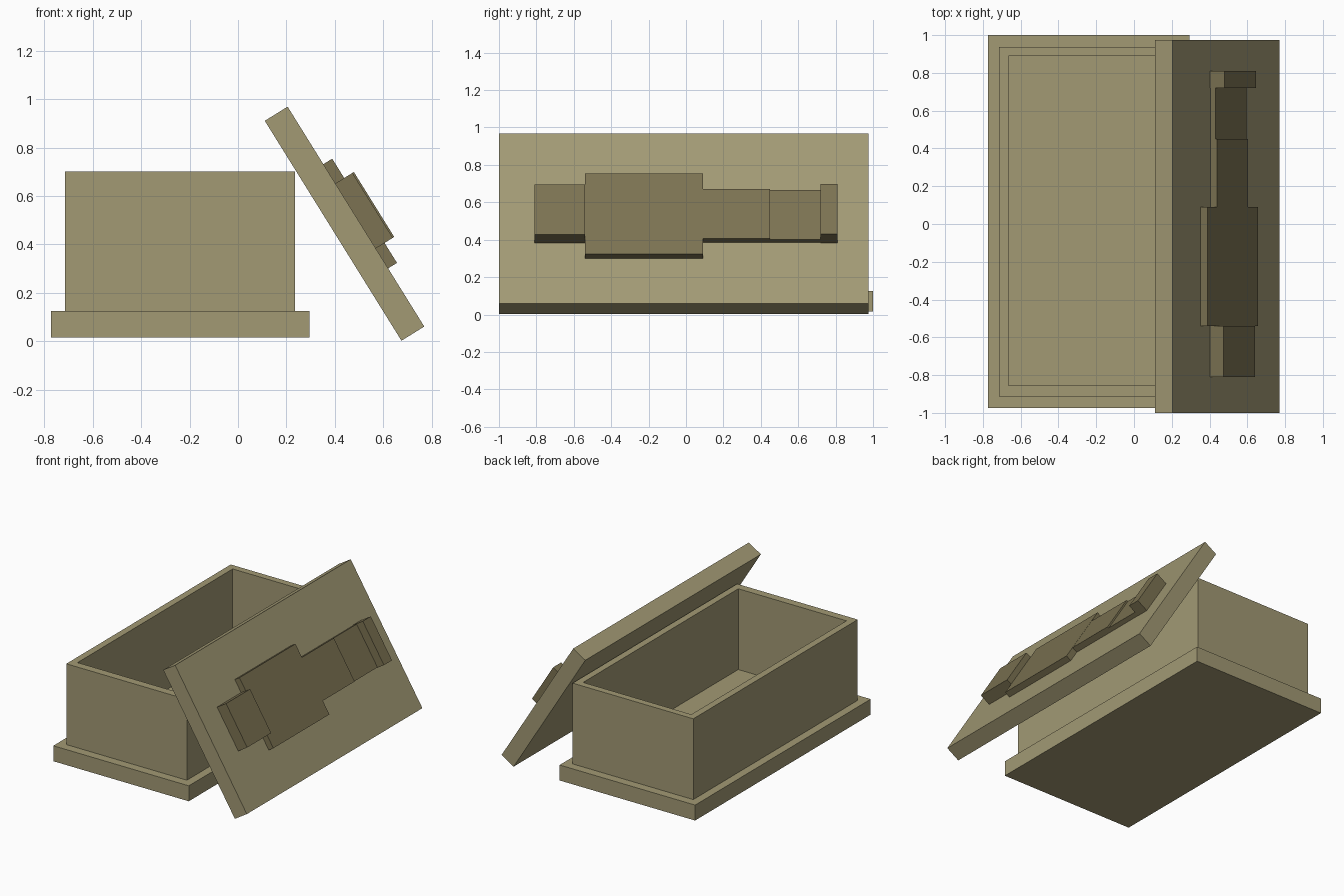
import bpy, bmesh
from mathutils import Vector

if "Cube" in bpy.data.objects:
    bpy.data.objects.remove(bpy.data.objects["Cube"])


def material(name, rgb):
    m = bpy.data.materials.new(name)
    m.diffuse_color = (*rgb, 1)
    m.use_nodes = True
    m.node_tree.nodes["Principled BSDF"].inputs["Base Color"].default_value = m.diffuse_color
    return m


STONE = material("stone", (0.36, 0.32, 0.175))
DARK = material("dark_stone", (0.20, 0.17, 0.085))


def finish(name, bm, mat):
    bmesh.ops.recalc_face_normals(bm, faces=bm.faces)
    me = bpy.data.meshes.new(name)
    bm.to_mesh(me)
    bm.free()
    me.materials.append(mat)
    ob = bpy.data.objects.new(name, me)
    bpy.context.collection.objects.link(ob)
    return ob


def prism(name, profile, y0, y1, mat):
    """Extrude an (x, z) profile along y."""
    bm = bmesh.new()
    face = bm.faces.new([bm.verts.new((x, y0, z)) for x, z in profile])
    ext = bmesh.ops.extrude_face_region(bm, geom=[face])
    verts = [g for g in ext["geom"] if isinstance(g, bmesh.types.BMVert)]
    bmesh.ops.translate(bm, verts=verts, vec=(0, y1 - y0, 0))
    return finish(name, bm, mat)


# Base slab
prism("base_slab", [(-0.772, 0.015), (0.295, 0.015), (0.295, 0.125), (-0.772, 0.125)],
      -0.975, 1.0, STONE)

# Open chest walls: outer and inner rectangles joined into a ring
outer = (-0.714, 0.236, -0.912, 0.938)
inner = (-0.665, 0.187, -0.855, 0.89)
bm = bmesh.new()
loops = []
for (x0, x1, y0, y1), z in ((outer, 0.125), (outer, 0.70), (inner, 0.70), (inner, 0.125)):
    loops.append([bm.verts.new((x, y, z)) for x, y in
                  ((x0, y0), (x1, y0), (x1, y1), (x0, y1))])
for i in range(4):
    a, b = loops[i], loops[(i + 1) % 4]
    for k in range(4):
        j = (k + 1) % 4
        bm.faces.new((a[k], a[j], b[j], b[k]))
finish("chest_walls", bm, STONE)

# Leaning lid: s runs down its outer face, n points outward
TOP = Vector((0.205, 0.969))
DOWN = Vector((0.565, -0.909)).normalized()
OUT = Vector((-DOWN.y, DOWN.x))


def lid_block(name, s0, s1, n0, n1, y0, y1, mat):
    pts = [TOP + DOWN * s + OUT * n for s, n in ((s0, n0), (s1, n0), (s1, n1), (s0, n1))]
    prism(name, [tuple(p) for p in pts], y0, y1, mat)


lid_block("lid", 0, 1.07, -0.111, 0, -1.0, 0.975, STONE)

# Raised effigy blocks on the lid
for name, s0, s1, n, y0, y1 in (
        ("effigy_head", 0.374, 0.690, 0.083, -0.81, -0.54),
        ("effigy_torso", 0.280, 0.787, 0.043, -0.54, 0.09),
        ("effigy_upper_legs", 0.377, 0.689, 0.042, 0.09, 0.45),
        ("effigy_lower_legs", 0.377, 0.688, 0.031, 0.45, 0.72),
        ("effigy_feet", 0.374, 0.690, 0.090, 0.72, 0.81)):
    lid_block(name, s0, s1, 0, n, y0, y1, DARK)
